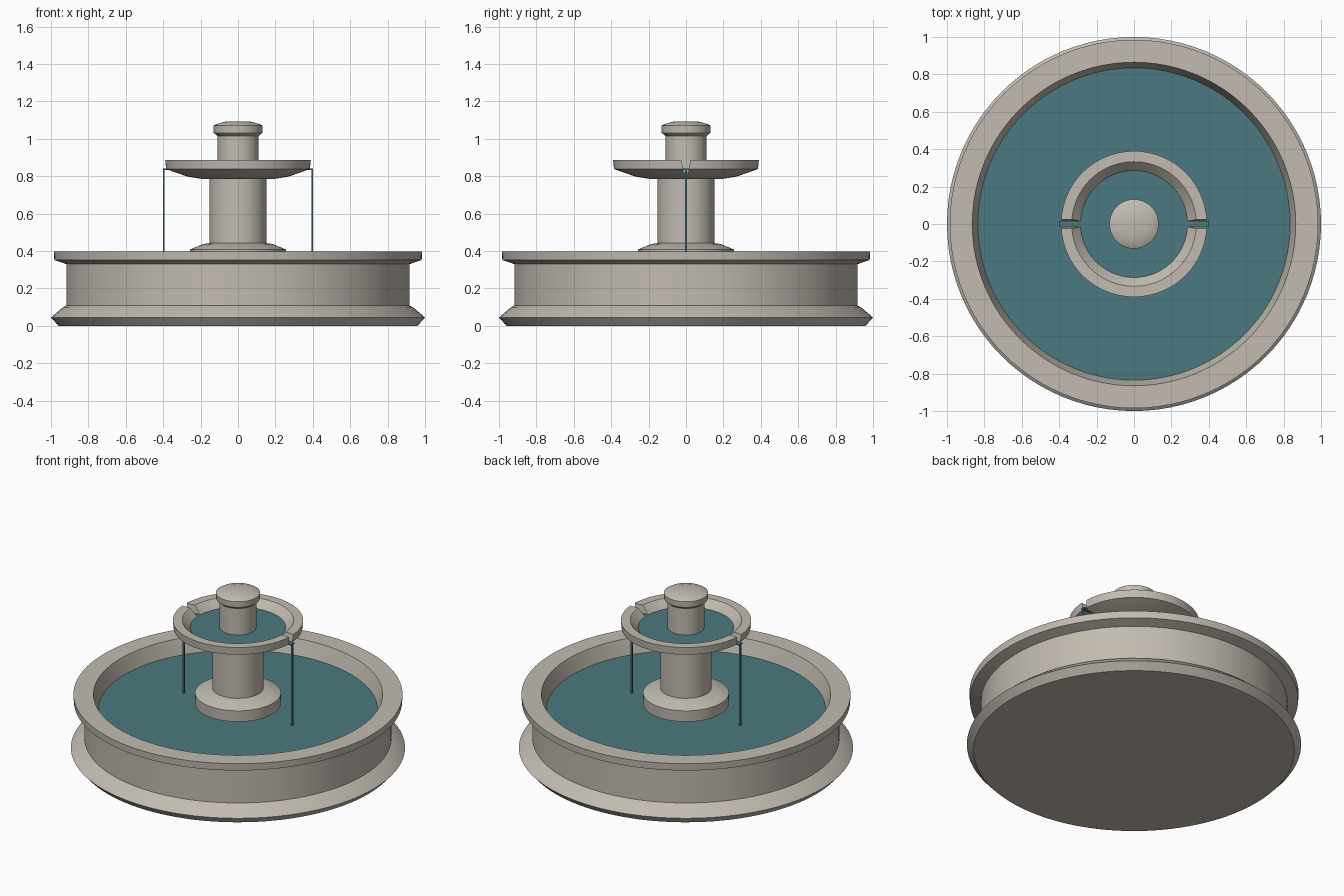
import bpy, bmesh, math

if "Cube" in bpy.data.objects:
    bpy.data.objects.remove(bpy.data.objects["Cube"])


def material(name, rgb):
    m = bpy.data.materials.new(name)
    m.diffuse_color = (*rgb, 1)
    m.use_nodes = True
    m.node_tree.nodes["Principled BSDF"].inputs["Base Color"].default_value = m.diffuse_color
    return m


STONE = material("pale_stone", (0.54, 0.50, 0.44))
WATER = material("teal_water", (0.07, 0.19, 0.21))


def finish(bm, name, mat):
    bmesh.ops.recalc_face_normals(bm, faces=bm.faces)
    me = bpy.data.meshes.new(name)
    bm.to_mesh(me)
    bm.free()
    me.materials.append(mat)
    ob = bpy.data.objects.new(name, me)
    bpy.context.collection.objects.link(ob)
    return ob


def smooth(ob):
    bpy.ops.object.select_all(action='DESELECT')
    ob.select_set(True)
    bpy.context.view_layer.objects.active = ob
    bpy.ops.object.shade_smooth_by_angle(angle=math.radians(25))


def lathe(name, profile, mat, seg=96):
    """Spin (radius, z) points round the z axis; radius 0 ends close the solid."""
    bm = bmesh.new()
    rings = []
    for r, z in profile:
        if r == 0:
            rings.append([bm.verts.new((0, 0, z))] * seg)
        else:
            rings.append([bm.verts.new((r * math.cos(2 * math.pi * i / seg),
                                        r * math.sin(2 * math.pi * i / seg), z))
                          for i in range(seg)])
    for a, b in zip(rings, rings[1:]):
        for i in range(seg):
            j = (i + 1) % seg
            bm.faces.new(list(dict.fromkeys((a[i], a[j], b[j], b[i]))))
    return finish(bm, name, mat)


def prism(name, section, x0, x1, mat):
    """Extrude a (y, z) section along x."""
    bm = bmesh.new()
    ends = [[bm.verts.new((x, y, z)) for y, z in section] for x in (x0, x1)]
    for e in ends:
        bm.faces.new(e)
    n = len(section)
    for i in range(n):
        j = (i + 1) % n
        bm.faces.new((ends[0][i], ends[0][j], ends[1][j], ends[1][i]))
    return finish(bm, name, mat)


def box(name, x0, x1, half_y, z0, z1, mat):
    return prism(name, [(-half_y, z0), (half_y, z0), (half_y, z1), (-half_y, z1)], x0, x1, mat)


# Large basin with splayed plinth and overhanging rim
smooth(lathe("basin", [(0, 0), (0.96, 0), (1.0, 0.045), (0.935, 0.10), (0.918, 0.108),
                       (0.918, 0.33), (0.982, 0.352), (0.985, 0.398), (0.865, 0.398),
                       (0.835, 0.30), (0.79, 0.12), (0, 0.12)], STONE))
lathe("basin_water", [(0, 0.296), (0.836, 0.296), (0.836, 0.30), (0, 0.30)], WATER)

# Pedestal with collar
smooth(lathe("pedestal", [(0, 0.12), (0.175, 0.12), (0.175, 0.31), (0.255, 0.335),
                          (0.257, 0.408), (0.185, 0.438), (0.153, 0.442),
                          (0.153, 0.80), (0, 0.80)], STONE))

# Upper bowl, notched on both sides
bowl = lathe("upper_bowl", [(0, 0.785), (0.19, 0.785), (0.27, 0.798), (0.385, 0.838),
                            (0.39, 0.888), (0.333, 0.888), (0.285, 0.838),
                            (0.272, 0.822), (0, 0.822)], STONE)
for s in (-1, 1):
    cutter = prism("notch_cutter", [(-0.012, 0.815), (0.012, 0.815), (0.026, 0.90), (-0.026, 0.90)],
                   s * 0.25, s * 0.45, STONE)
    cutter.hide_render = True
    mod = bowl.modifiers.new("notch", 'BOOLEAN')
    mod.operation = 'DIFFERENCE'
    mod.solver = 'EXACT'
    mod.object = cutter
    bpy.ops.object.select_all(action='DESELECT')
    bowl.select_set(True)
    bpy.context.view_layer.objects.active = bowl
    bpy.ops.object.modifier_apply(modifier=mod.name)
    bpy.data.objects.remove(cutter)
smooth(bowl)
lathe("bowl_water", [(0, 0.836), (0.286, 0.836), (0.286, 0.84), (0, 0.84)], WATER)

# Spouts and falling streams
for s, side in ((-1, "left"), (1, "right")):
    box(side + "_spout_water", s * 0.27, s * 0.40, 0.016, 0.832, 0.84, WATER)
    box(side + "_stream", s * 0.392, s * 0.402, 0.006, 0.297, 0.838, WATER)

# Finial post with rounded cap
smooth(lathe("finial", [(0, 0.81), (0.11, 0.81), (0.11, 1.015), (0.13, 1.032),
                        (0.132, 1.07), (0.12, 1.077), (0.075, 1.091), (0, 1.094)], STONE))
